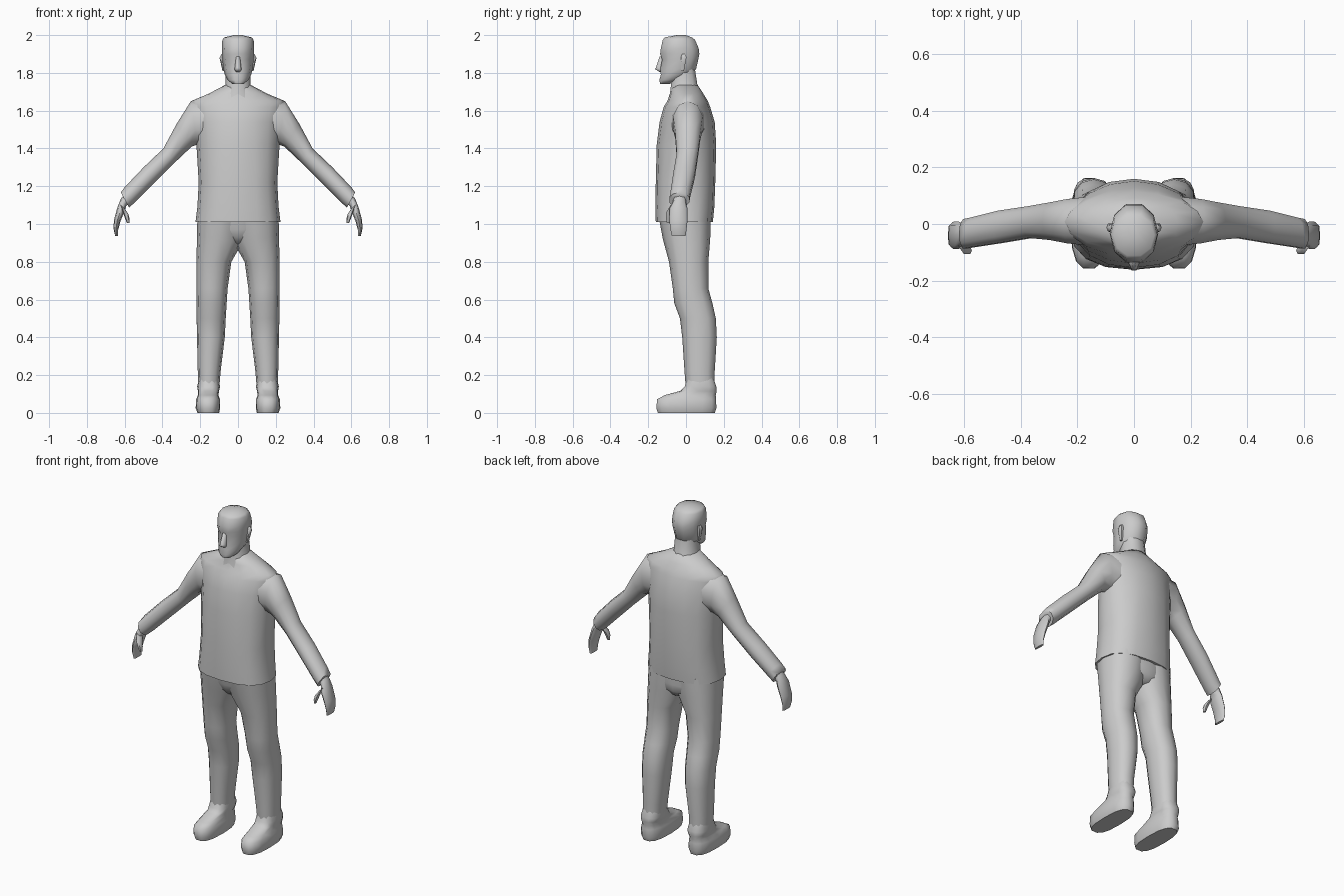
import bpy, bmesh, math


def loft(name, rings, n=12, p=2.4, mirror=False, angle=65):
    """Skin rounded rings; each is (x0, z0, x1, z1, y_front, y_back[, squareness])."""
    bm = bmesh.new()
    loops = []
    for x0, z0, x1, z1, yf, yb, *q in rings:
        e = 2 / (q[0] if q else p)
        loop = []
        for i in range(n):
            t = 2 * math.pi * i / n
            c, s = (math.copysign(abs(f(t)) ** e, f(t)) for f in (math.cos, math.sin))
            u = (c + 1) / 2
            loop.append(bm.verts.new((x0 + (x1 - x0) * u, (yf + yb) / 2 + s * (yb - yf) / 2,
                                      z0 + (z1 - z0) * u)))
        loops.append(loop)
    for a, b in zip(loops, loops[1:]):
        for i in range(n):
            j = (i + 1) % n
            bm.faces.new((a[i], a[j], b[j], b[i]))
    bm.faces.new(loops[0])
    bm.faces.new(loops[-1])
    bmesh.ops.recalc_face_normals(bm, faces=bm.faces)
    me = bpy.data.meshes.new(name)
    bm.to_mesh(me)
    bm.free()
    ob = bpy.data.objects.new(name, me)
    bpy.context.collection.objects.link(ob)
    bpy.ops.object.select_all(action='DESELECT')
    ob.select_set(True)
    bpy.context.view_layer.objects.active = ob
    bpy.ops.object.shade_smooth_by_angle(angle=math.radians(angle))
    if mirror:
        ob.modifiers.new("Mirror", 'MIRROR').use_mirror_merge = False
    return ob


def centred(rows):
    """(z, half_width, y_front, y_back[, squareness]) -> symmetric rings."""
    return [(-w, z, w, z, *rest) for z, w, *rest in rows]


# jacket body, sloping into lens-shaped shoulders and collar
loft("jacket", centred([
    (1.01, .225, -.160, .142, 2.5), (1.09, .215, -.162, .150, 2.5),
    (1.22, .208, -.160, .155, 2.4), (1.42, .220, -.155, .160, 2.1),
    (1.54, .232, -.140, .152, 1.9), (1.62, .250, -.118, .128, 1.8),
    (1.652, .245, -.098, .115, 1.8), (1.69, .155, -.085, .092, 2), (1.735, .070, -.074, .062, 2)]),
    n=16)

# sleeves, starting inside the shoulder and flaring at the cuff
loft("sleeve", [
    (.12, 1.66, .13, 1.42, -.085, .105), (.25, 1.65, .215, 1.42, -.072, .092),
    (.325, 1.53, .245, 1.41, -.060, .080), (.395, 1.40, .335, 1.325, -.052, .066),
    (.50, 1.30, .445, 1.215, -.070, .050), (.60, 1.195, .545, 1.115, -.085, .025),
    (.62, 1.167, .577, 1.087, -.090, .020)], n=10, p=2.1, mirror=True)

# hands with curled fingers and a separate thumb
loft("hand", [
    (.59, 1.17, .565, 1.125, -.065, .0), (.620, 1.135, .592, 1.095, -.070, .0),
    (.638, 1.09, .600, 1.07, -.088, .008), (.657, 1.02, .622, 1.015, -.088, .008),
    (.659, .975, .634, .97, -.083, .003), (.650, .937, .635, .937, -.075, -.002)],
    n=8, mirror=True)
loft("thumb", [
    (.625, 1.105, .595, 1.075, -.085, -.05), (.608, 1.06, .582, 1.055, -.108, -.07),
    (.598, 1.03, .574, 1.03, -.108, -.078), (.588, 1.005, .574, 1.005, -.102, -.085)],
    n=6, mirror=True)

# trousers: seat plus mirrored legs that overlap at the middle
loft("trouser_seat", centred([
    (1.06, .205, -.142, .130), (.97, .205, -.128, .129),
    (.93, .17, -.112, .125), (.90, .10, -.085, .105), (.885, .04, -.05, .07)]), p=2.4)
loft("trouser_leg", [
    (.215, 1.04, -.05, 1.04, -.145, .132), (.217, .94, -.02, .895, -.122, .128),
    (.220, .80, .035, .80, -.090, .118), (.220, .66, .055, .66, -.070, .118),
    (.220, .58, .060, .58, -.062, .140), (.219, .50, .065, .50, -.032, .158),
    (.217, .40, .070, .40, -.020, .163), (.213, .22, .092, .22, -.008, .152),
    (.210, .12, .100, .12, .0, .152)], n=12, p=2.3, mirror=True)

# shoes
loft("shoe", [
    (.215, .0, .100, .0, -.152, .155), (.224, .025, .094, .025, -.160, .164),
    (.222, .072, .095, .072, -.156, .162), (.212, .094, .104, .094, -.115, .160),
    (.212, .115, .100, .118, -.030, .164), (.216, .14, .095, .14, -.008, .162),
    (.205, .19, .105, .19, .005, .145)], n=14, p=2.7, mirror=True)

# neck and head with a flat crown
loft("neck", centred([
    (1.65, .105, -.095, .098), (1.72, .067, -.084, .066), (1.82, .064, -.080, .050)]), n=10)
loft("head", centred([
    (1.742, .030, -.138, -.085), (1.762, .055, -.144, -.030), (1.79, .070, -.137, .030),
    (1.82, .077, -.141, .058), (1.872, .083, -.131, .070), (1.90, .085, -.142, .076),
    (1.93, .086, -.138, .072), (1.975, .083, -.127, .052),
    (1.988, .072, -.115, .035), (2.0, .020, -.050, .0)]), n=10, p=2.1)
loft("nose", centred([
    (1.888, .010, -.142, -.11), (1.83, .017, -.162, -.11),
    (1.82, .019, -.168, -.11), (1.806, .016, -.144, -.11)]), n=6, p=2, angle=120)
loft("ear", [
    (.070, 1.81, .082, 1.81, -.026, -.010), (.070, 1.85, .091, 1.85, -.030, -.002),
    (.072, 1.885, .098, 1.88, -.028, .004), (.074, 1.90, .088, 1.90, -.022, .0)],
    n=6, mirror=True)
